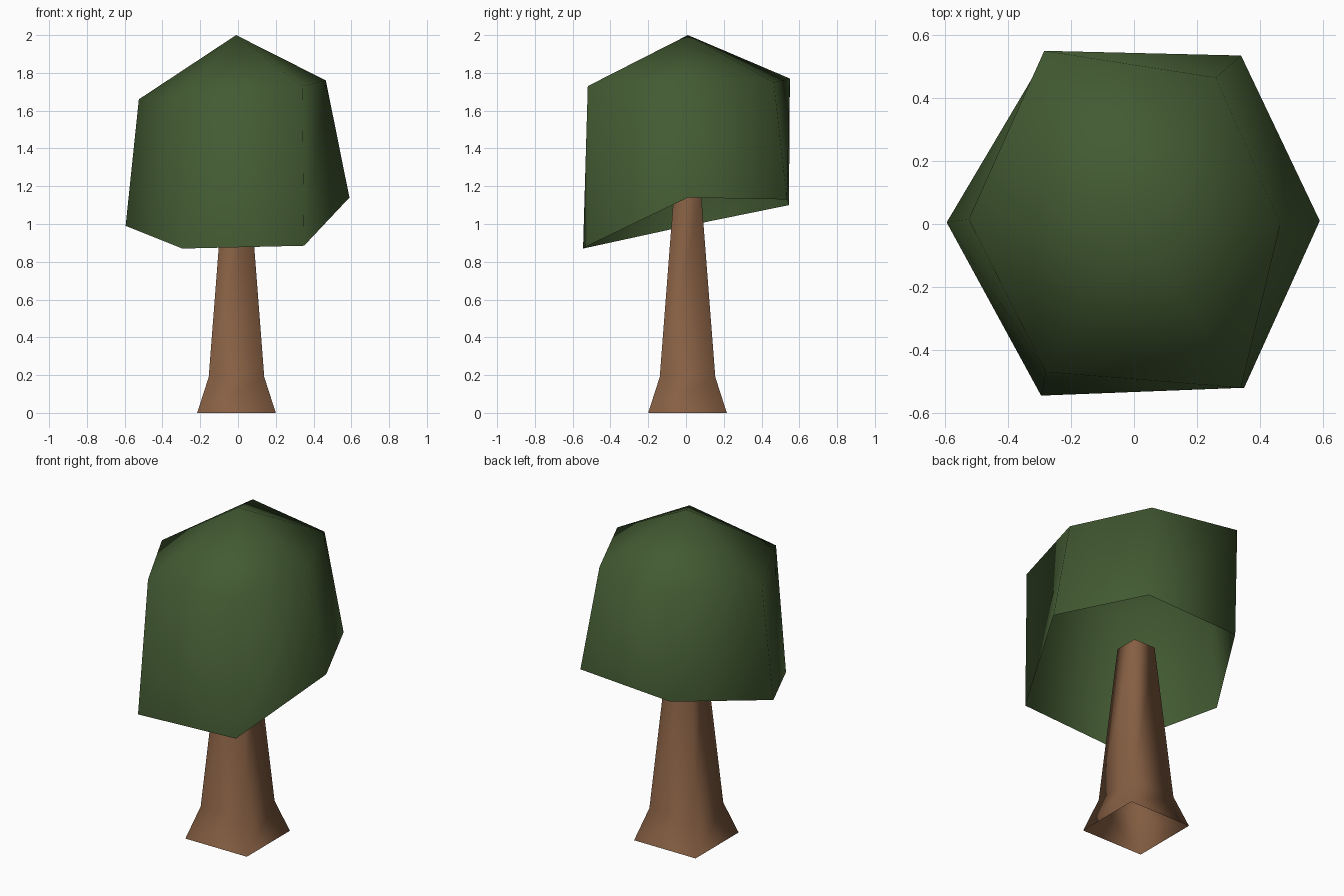
import bpy, bmesh

cube = bpy.data.objects.get("Cube")
if cube:
    bpy.data.objects.remove(cube, do_unlink=True)


def make_material(name, color):
    mat = bpy.data.materials.new(name)
    mat.use_nodes = True
    mat.diffuse_color = color
    mat.node_tree.nodes["Principled BSDF"].inputs["Base Color"].default_value = color
    return mat


def loft(name, rings, mat, apex=None):
    """Join matching rings of points with quads, with an optional fan to an apex."""
    bm = bmesh.new()
    loops = [[bm.verts.new(p) for p in ring] for ring in rings]
    n = len(loops[0])
    for low, high in zip(loops, loops[1:]):
        for i in range(n):
            j = (i + 1) % n
            bm.faces.new((low[i], low[j], high[j], high[i]))
    if apex:
        tip = bm.verts.new(apex)
        for i in range(n):
            bm.faces.new((loops[-1][i], loops[-1][(i + 1) % n], tip))
    for face in bm.faces:
        face.smooth = True
    mesh = bpy.data.meshes.new(name)
    bm.to_mesh(mesh)
    bm.free()
    mesh.materials.append(mat)
    obj = bpy.data.objects.new(name, mesh)
    bpy.context.collection.objects.link(obj)
    return obj


bark = make_material("bark brown", (0.238, 0.114, 0.056, 1))
leaf = make_material("leaf green", (0.055, 0.102, 0.032, 1))

# Trunk: square open tube with a flared foot
cx, cy = -0.008, 0.008
corners = [(-1, -1), (1, -1), (1, 1), (-1, 1)]
trunk_profile = [(0.208, 0), (0.147, 0.19), (0.073, 1.15)]
loft("trunk",
     [[(cx + r * x, cy + r * y, z) for x, y in corners] for r, z in trunk_profile],
     bark)

# Canopy: irregular six-sided shell, open below, its rim lower at the front
rim = [(-0.295, -0.545, 0.87), (0.35, -0.52, 0.885), (0.59, 0.01, 1.14),
       (0.34, 0.535, 1.13), (-0.275, 0.545, 1.10), (-0.595, 0.005, 0.99)]
shoulder = [(-0.28, -0.47, 1.67), (0.34, -0.52, 1.73), (0.465, 0.0, 1.76),
            (0.26, 0.465, 1.75), (-0.285, 0.55, 1.77), (-0.525, 0.015, 1.66)]
loft("canopy", [rim, shoulder], leaf, apex=(-0.01, 0.01, 2.0))
